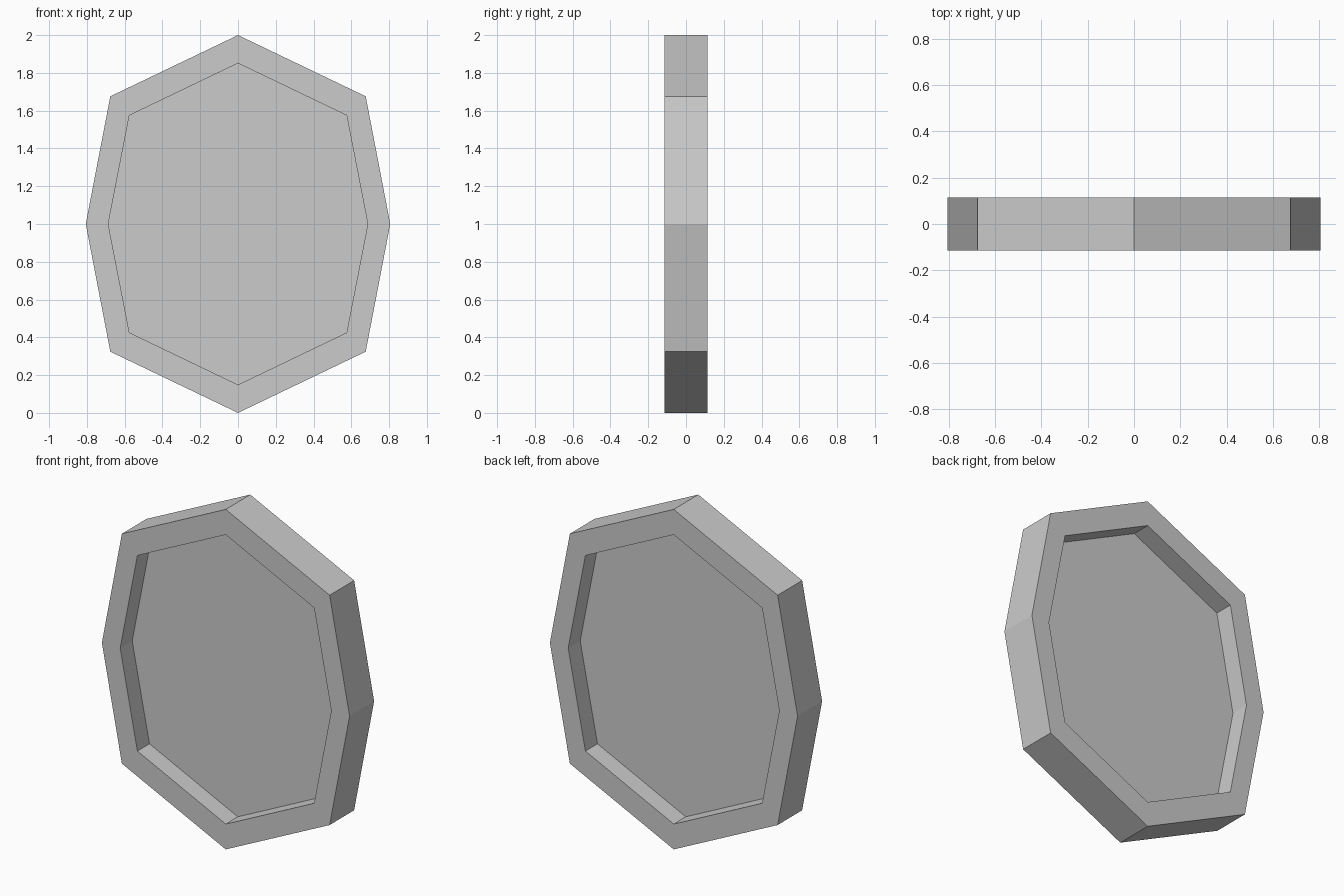
import bpy
import bmesh

if "Cube" in bpy.data.objects:
    bpy.data.objects.remove(bpy.data.objects["Cube"])

HALF_DEPTH = 0.114
CENTRE_Z = 1.0


def octagon(half_w, half_h, corner_x, corner_z):
    """Eight-sided outline in the xz plane, mirrored about both axes."""
    pts = [(half_w, 0), (corner_x, corner_z), (0, half_h), (-corner_x, corner_z),
           (-half_w, 0), (-corner_x, -corner_z), (0, -half_h), (corner_x, -corner_z)]
    return [(x, z + CENTRE_Z) for x, z in pts]


def add_ring(bm, outline, y):
    return [bm.verts.new((x, y, z)) for x, z in outline]


def finish(bm, name):
    mesh = bpy.data.meshes.new(name)
    bm.to_mesh(mesh)
    bm.free()
    obj = bpy.data.objects.new(name, mesh)
    bpy.context.collection.objects.link(obj)
    return obj


outer = octagon(0.806, 1.0, 0.676, 0.676)
inner = octagon(0.687, 0.851, 0.575, 0.575)

# Frame: a rectangular section carried round the octagon
bm = bmesh.new()
rings = [add_ring(bm, outer, -HALF_DEPTH), add_ring(bm, outer, HALF_DEPTH),
         add_ring(bm, inner, HALF_DEPTH), add_ring(bm, inner, -HALF_DEPTH)]
for r in range(4):
    a, b = rings[r], rings[(r + 1) % 4]
    for i in range(8):
        j = (i + 1) % 8
        bm.faces.new((a[i], a[j], b[j], b[i]))
bmesh.ops.recalc_face_normals(bm, faces=bm.faces)
finish(bm, "frame")

# Pane: a thin sheet set midway through the frame, recessed on both sides
bm = bmesh.new()
front = add_ring(bm, inner, -0.002)
back = add_ring(bm, inner, 0.002)
bm.faces.new(front)
bm.faces.new(back[::-1])
for i in range(8):
    j = (i + 1) % 8
    bm.faces.new((front[i], front[j], back[j], back[i]))
bmesh.ops.recalc_face_normals(bm, faces=bm.faces)
finish(bm, "pane")
